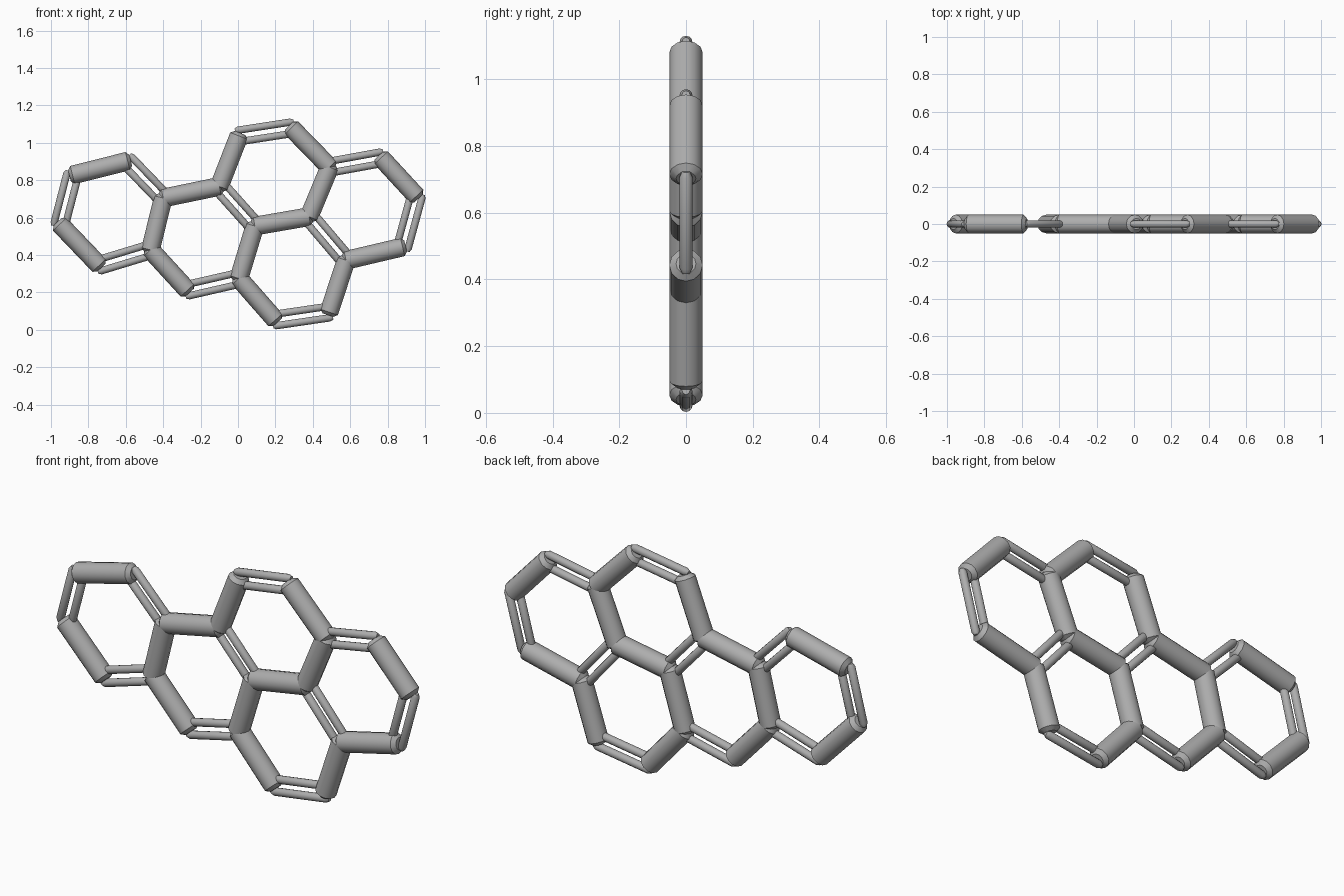
import bpy, bmesh, math
from mathutils import Vector, Matrix

if "Cube" in bpy.data.objects:
    bpy.data.objects.remove(bpy.data.objects["Cube"])

SIDES = 12
R_SINGLE, R_DOUBLE, GAP = 0.05, 0.0195, 0.031
TIP, TIP_SCALE = 0.017, 0.6     # length and end radius factor of the bevelled tips

# Joints of the five fused hexagons, in the x-z plane
J = dict(
    a=(-0.885, 0.828), b=(-0.59, 0.902), c=(-0.40, 0.705),
    d=(-0.468, 0.428), e=(-0.742, 0.345), f=(-0.953, 0.565),
    g=(-0.10, 0.767), h=(0.09, 0.555), i=(0.005, 0.275), j=(-0.27, 0.212),
    k=(0.005, 1.037), l=(0.285, 1.08), m=(0.49, 0.87), n=(0.38, 0.605),
    o=(0.765, 0.92), p=(0.954, 0.715), q=(0.88, 0.443), r=(0.578, 0.372),
    s=(0.487, 0.095), t=(0.20, 0.053))

SINGLE = "ab cd ef cg dj gk lm mn hn hi op qr rs ti".split()
DOUBLE = "af bc de gh ij kl mo pq nr st".split()

grey = bpy.data.materials.new("dark_grey")
grey.diffuse_color = (0.42, 0.42, 0.42, 1)
grey.use_nodes = True
grey.node_tree.nodes["Principled BSDF"].inputs["Base Color"].default_value = grey.diffuse_color


def add_rod(bm, p0, p1, radius):
    """Rod between two points of the x-z plane, with bevelled tips."""
    axis = (p1 - p0).normalized()
    xa = Vector((0, 1, 0))
    ya = axis.cross(xa)
    rings = []
    for centre, rad in ((p0 - axis * TIP, radius * TIP_SCALE), (p0, radius),
                        (p1, radius), (p1 + axis * TIP, radius * TIP_SCALE)):
        ring = []
        for k in range(SIDES):
            t = 2 * math.pi * k / SIDES
            ring.append(bm.verts.new(
                centre + (xa * math.cos(t) + ya * math.sin(t)) * rad))
        rings.append(ring)
    for lo, hi in zip(rings, rings[1:]):
        for k in range(SIDES):
            n = (k + 1) % SIDES
            bm.faces.new((lo[k], lo[n], hi[n], hi[k]))
    bm.faces.new(rings[0][::-1])
    bm.faces.new(rings[-1])


def make_bonds(name, pairs, radius, offsets):
    bm = bmesh.new()
    for a, b in pairs:
        p0, p1 = (Vector((J[c][0], 0, J[c][1])) for c in (a, b))
        side = (p1 - p0).normalized().cross(Vector((0, 1, 0)))
        for off in offsets:
            add_rod(bm, p0 + side * off, p1 + side * off, radius)
    bmesh.ops.recalc_face_normals(bm, faces=bm.faces[:])
    mesh = bpy.data.meshes.new(name)
    bm.to_mesh(mesh)
    bm.free()
    mesh.materials.append(grey)
    ob = bpy.data.objects.new(name, mesh)
    bpy.context.collection.objects.link(ob)
    bpy.ops.object.select_all(action='DESELECT')
    ob.select_set(True)
    bpy.context.view_layer.objects.active = ob
    bpy.ops.object.shade_smooth_by_angle(angle=math.radians(40))


# Thick single rods and thin paired rods
make_bonds("single_rods", SINGLE, R_SINGLE, (0,))
make_bonds("double_rods", DOUBLE, R_DOUBLE, (-GAP, GAP))
